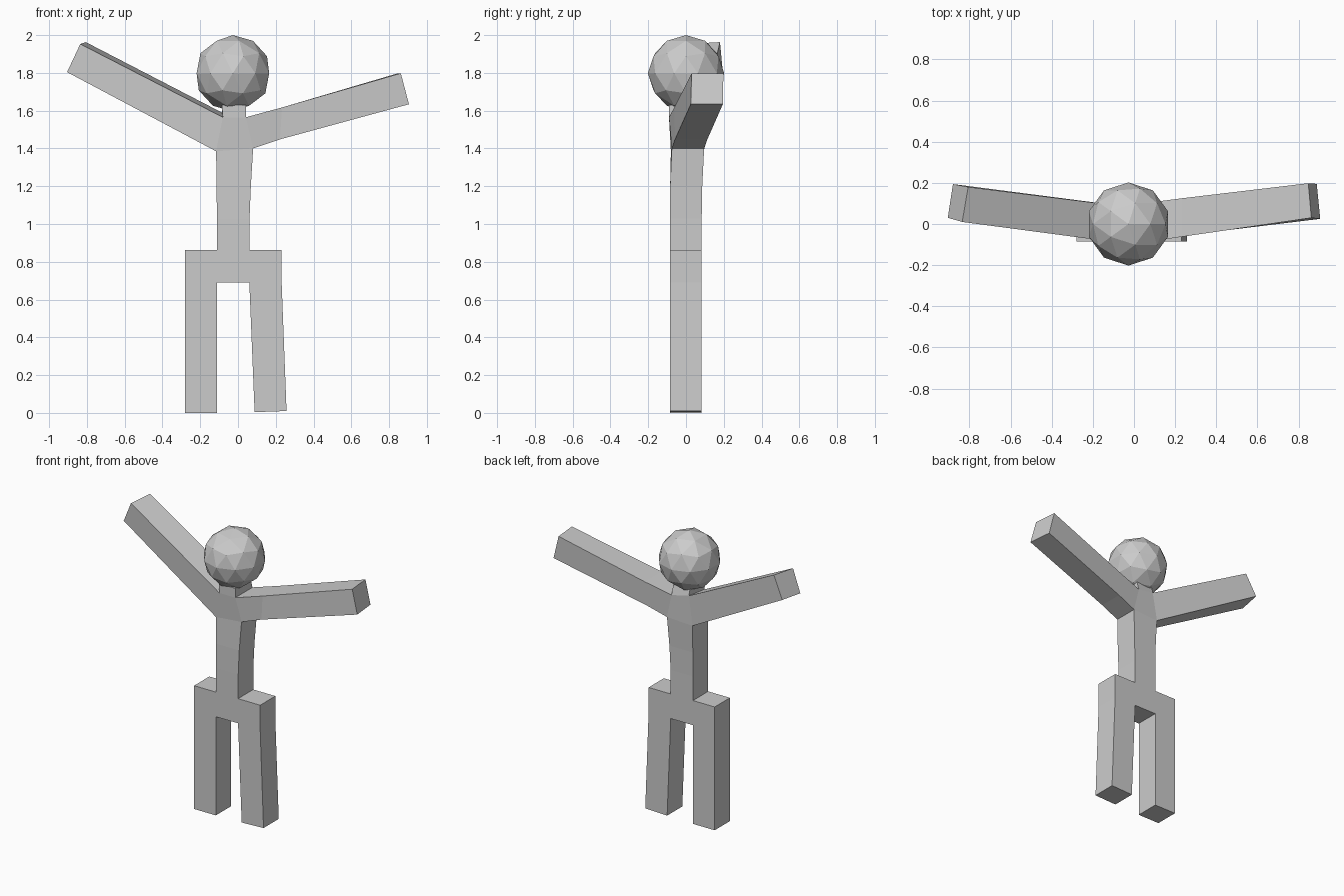
import bpy, bmesh
from mathutils import Vector

if "Cube" in bpy.data.objects:
    bpy.data.objects.remove(bpy.data.objects["Cube"])

bm = bmesh.new()


def pick(direction, near):
    """Face looking along a direction, closest to a point."""
    bm.normal_update()
    d, p = Vector(direction), Vector(near)
    faces = [f for f in bm.faces if f.normal.dot(d) > 0.85]
    return min(faces, key=lambda f: (f.calc_center_median() - p).length)


def extrude(face, axis, corners):
    """Extrude a quad; corners run lo-lo, lo-hi, hi-lo, hi-hi on the other two axes."""
    a, b = [i for i in range(3) if i != axis]
    new = bmesh.ops.extrude_discrete_faces(bm, faces=[face])["faces"][0]
    c = new.calc_center_median()
    for v in new.verts:
        v.co = corners[2 * int(v.co[a] > c[a]) + int(v.co[b] > c[b])]
    return new


def level(x0, x1, y0, y1, z):
    return [(x0, y0, z), (x0, y1, z), (x1, y0, z), (x1, y1, z)]


def side(x, y0, y1, z0, z1):
    return [(x, y0, z0), (x, y0, z1), (x, y1, z0), (x, y1, z1)]


# Pelvis block
Y0, Y1 = -0.085, 0.083
L, R, LOW, TOP = -0.112, 0.06, 0.69, 0.862
bmesh.ops.create_cube(bm, size=1)
for v in bm.verts:
    v.co = (R if v.co.x > 0 else L, Y1 if v.co.y > 0 else Y0, TOP if v.co.z > 0 else LOW)

# Hips and legs
extrude(pick((-1, 0, 0), (L, 0, 0.78)), 0, side(-0.28, Y0, Y1, LOW, TOP))
extrude(pick((1, 0, 0), (R, 0, 0.78)), 0, side(0.231, Y0, Y1, LOW, TOP))
extrude(pick((0, 0, -1), (-0.2, 0, LOW)), 2, level(-0.28, L, Y0, Y1, 0))
extrude(pick((0, 0, -1), (0.15, 0, LOW)), 2,
        [(0.088, Y0, 0.004), (0.088, Y1, 0.004), (0.257, Y0, 0.01), (0.257, Y1, 0.01)])

# Torso, shoulders and neck
top = pick((0, 0, 1), (-0.026, 0, TOP))
for ring in (
    level(-0.112, 0.061, Y0, Y1, 1.03),
    level(-0.113, 0.068, -0.084, 0.086, 1.2),
    [(-0.116, -0.08, 1.385), (-0.116, 0.095, 1.39), (0.08, -0.075, 1.4), (0.08, 0.096, 1.4)],
    [(-0.08, -0.09, 1.565), (-0.085, 0.09, 1.59), (0.042, -0.09, 1.565), (0.042, 0.1, 1.565)],
    level(-0.086, 0.042, -0.09, 0.08, 1.63),
):
    top = extrude(top, 2, ring)

# Raised arm on the -x side
extrude(pick((-1, 0, 0), (-0.1, 0, 1.48)), 0,
        [(-0.905, 0.03, 1.804), (-0.835, 0.01, 1.953), (-0.88, 0.194, 1.813), (-0.806, 0.18, 1.963)])

# Lower arm on the +x side
arm = pick((1, 0, 0), (0.06, 0, 1.48))
for ring in (
    [(0.222, -0.058, 1.448), (0.233, -0.062, 1.617), (0.222, 0.113, 1.448), (0.233, 0.125, 1.617)],
    [(0.905, 0.025, 1.634), (0.862, 0.03, 1.798), (0.888, 0.195, 1.634), (0.847, 0.198, 1.798)],
):
    arm = extrude(arm, 0, ring)

bmesh.ops.recalc_face_normals(bm, faces=bm.faces)
mesh = bpy.data.meshes.new("body")
bm.to_mesh(mesh)
bm.free()
bpy.context.collection.objects.link(bpy.data.objects.new("body", mesh))

# Head
bpy.ops.mesh.primitive_ico_sphere_add(subdivisions=2, radius=0.202, location=(-0.027, 0, 1.798))
bpy.context.object.name = "head"
